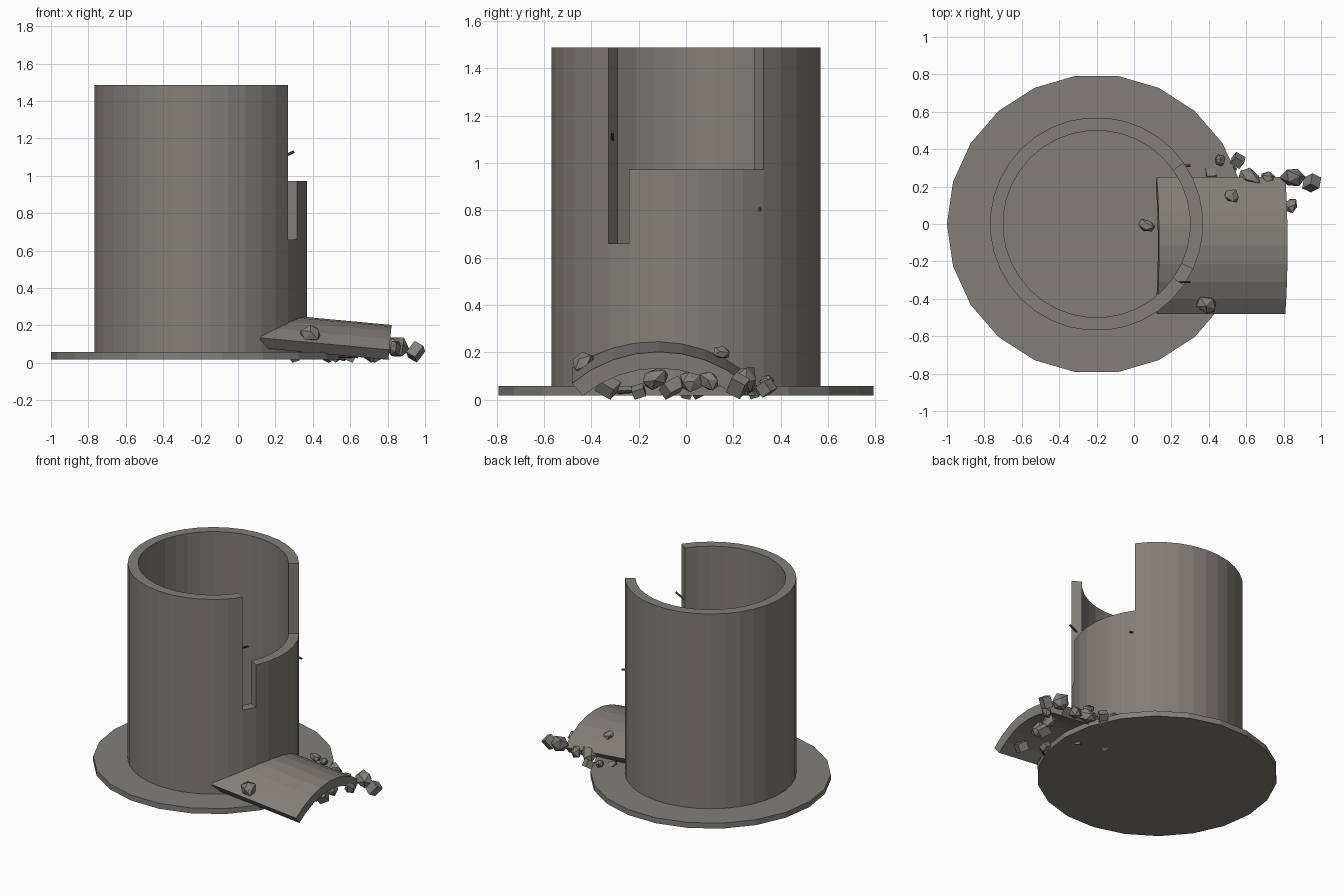
import bpy, bmesh, math, random
from mathutils import Vector, Matrix, Euler

if "Cube" in bpy.data.objects:
    bpy.data.objects.remove(bpy.data.objects["Cube"])

random.seed(4)


def material(name, rgb):
    m = bpy.data.materials.new(name)
    m.diffuse_color = (*rgb, 1)
    m.use_nodes = True
    m.node_tree.nodes["Principled BSDF"].inputs["Base Color"].default_value = m.diffuse_color
    return m


CONCRETE = material("concrete grey", (0.225, 0.212, 0.188))
STEEL = material("dark steel", (0.10, 0.09, 0.08))


def finish(bm, name, mat, matrix=Matrix()):
    bmesh.ops.remove_doubles(bm, verts=bm.verts, dist=1e-5)
    bmesh.ops.transform(bm, matrix=matrix, verts=bm.verts)
    bmesh.ops.recalc_face_normals(bm, faces=bm.faces)
    me = bpy.data.meshes.new(name)
    bm.to_mesh(me)
    bm.free()
    me.materials.append(mat)
    ob = bpy.data.objects.new(name, me)
    bpy.context.collection.objects.link(ob)
    return ob


def arc_shell(name, angles, heights, r_in, r_out, closed, matrix):
    """Curved wall; each column between two angles has its own height."""
    bm = bmesh.new()

    def p(a, r, z):
        return bm.verts.new((r * math.cos(math.radians(a)), r * math.sin(math.radians(a)), z))

    n = len(heights)
    for i, h in enumerate(heights):
        a, b = angles[i], angles[i + 1]
        for r in (r_in, r_out):
            bm.faces.new([p(a, r, 0), p(b, r, 0), p(b, r, h), p(a, r, h)])
        for z in (0, h):
            bm.faces.new([p(a, r_in, z), p(b, r_in, z), p(b, r_out, z), p(a, r_out, z)])
    # radial faces wherever the height steps
    for i in range(n + (0 if closed else 1)):
        left = heights[i - 1] if (i > 0 or closed) else 0
        right = heights[i] if i < n else 0
        lo, hi = sorted((left, right))
        if hi - lo > 1e-6:
            a = angles[i]
            bm.faces.new([p(a, r_in, lo), p(a, r_out, lo), p(a, r_out, hi), p(a, r_in, hi)])
    return finish(bm, name, CONCRETE, matrix)


def rod(name, a, b, r=0.007):
    a, b = Vector(a), Vector(b)
    bm = bmesh.new()
    bmesh.ops.create_cone(bm, cap_ends=True, segments=6, radius1=r, radius2=r, depth=(b - a).length)
    rot = (b - a).to_track_quat('Z', 'Y').to_matrix().to_4x4()
    finish(bm, name, STEEL, Matrix.Translation((a + b) / 2) @ rot)


def rubble(name, loc, size, cube=False):
    bm = bmesh.new()
    if cube:
        bmesh.ops.create_cube(bm, size=1.0)
        s = [v * 1.3 for v in size]
    else:
        bmesh.ops.create_icosphere(bm, subdivisions=1, radius=1)
        for v in bm.verts:
            v.co *= random.uniform(0.8, 1.1)
        s = size
    rot = Euler([random.uniform(-0.6, 0.6) for _ in range(3)]).to_matrix().to_4x4()
    bmesh.ops.transform(bm, matrix=rot @ Matrix.Diagonal((*s, 1)), verts=bm.verts)
    low = min(v.co.z for v in bm.verts)
    # nothing sinks below the ground
    z = max(loc[2], -low)
    finish(bm, name, CONCRETE, Matrix.Translation((loc[0], loc[1], z)))


# round foundation disc
bm = bmesh.new()
bmesh.ops.create_circle(bm, cap_ends=True, segments=22, radius=0.8)
spin = math.atan2(bm.verts[:][0].co.y, bm.verts[:][0].co.x)
ext = bmesh.ops.extrude_face_region(bm, geom=bm.faces[:] + bm.edges[:])
bmesh.ops.translate(bm, vec=(0, 0, 0.04), verts=[v for v in ext["geom"] if isinstance(v, bmesh.types.BMVert)])
finish(bm, "foundation_disc", CONCRETE,
       Matrix.Translation((-0.2, 0, 0.018)) @ Matrix.Rotation(-spin, 4, 'Z'))

# tower wall with a stepped breach on the +x side
wall_z = 0.03
angles = [-35 + 10 * i for i in range(37)]
heights = [(0.66 if i < 1 else 0.972 if i < 7 else 1.487) - wall_z for i in range(36)]
arc_shell("tower_wall", angles, heights, 0.5, 0.57, True, Matrix.Translation((-0.2, 0, wall_z)))

# fallen curved panel leaning through the foot of the wall
tilt = Matrix.Rotation(math.radians(5.3), 4, 'Y')
lay = Matrix.Rotation(math.radians(-90), 4, 'Y') @ Matrix.Translation((0, 0, -0.345))
arc_shell("fallen_panel", [-40 + 10 * i for i in range(9)], [0.69] * 8, 0.5, 0.57, False,
          Matrix.Translation((0.425, -0.115, -0.333)) @ tilt @ lay)

# broken reinforcing rods
rod("upper_rod", (0.22, -0.31, 1.09), (0.30, -0.31, 1.13))
rod("side_rod", (0.24, 0.31, 0.815), (0.30, 0.312, 0.80))
rod("loose_rod", (0.50, -0.31, 0.03), (0.62, -0.23, 0.035))
rod("short_loose_rod", (0.40, 0.24, 0.07), (0.46, 0.17, 0.07))

# angular boulders: location, half sizes
stones = [
    ((0.07, -0.01, 0.09), (0.055, 0.035, 0.04)),
    ((0.39, -0.43, 0.155), (0.065, 0.05, 0.05)),
    ((0.40, -0.40, 0.09), (0.05, 0.045, 0.04)),
    ((0.52, 0.15, 0.20), (0.05, 0.04, 0.03)),
    ((0.46, 0.34, 0.08), (0.033, 0.033, 0.03)),
    ((0.62, 0.25, 0.07), (0.07, 0.045, 0.05)),
    ((0.72, 0.24, 0.06), (0.05, 0.045, 0.05)),
    ((0.85, 0.25, 0.08), (0.075, 0.06, 0.065)),
    ((0.84, 0.10, 0.08), (0.035, 0.05, 0.05)),
    ((0.75, 0.02, 0.08), (0.05, 0.05, 0.05)),
    ((0.72, -0.13, 0.09), (0.05, 0.06, 0.05)),
]
for i, (loc, size) in enumerate(stones):
    rubble(f"boulder_{i + 1}", loc, size)

# squared chunks
chunks = [
    ((0.95, 0.22, 0.06), (0.045, 0.05, 0.06)),
    ((0.555, 0.34, 0.05), (0.045, 0.04, 0.04)),
    ((0.41, 0.27, 0.05), (0.04, 0.035, 0.03)),
    ((0.52, 0.29, 0.03), (0.03, 0.03, 0.025)),
    ((0.70, -0.33, 0.05), (0.05, 0.06, 0.045)),
    ((0.73, -0.06, 0.05), (0.05, 0.06, 0.04)),
    ((0.60, -0.20, 0.03), (0.04, 0.04, 0.03)),
    ((0.30, 0.05, 0.03), (0.03, 0.03, 0.03)),
    ((0.48, 0.0, 0.03), (0.035, 0.03, 0.03)),
]
for i, (loc, size) in enumerate(chunks):
    rubble(f"chunk_{i + 1}", loc, size, True)
